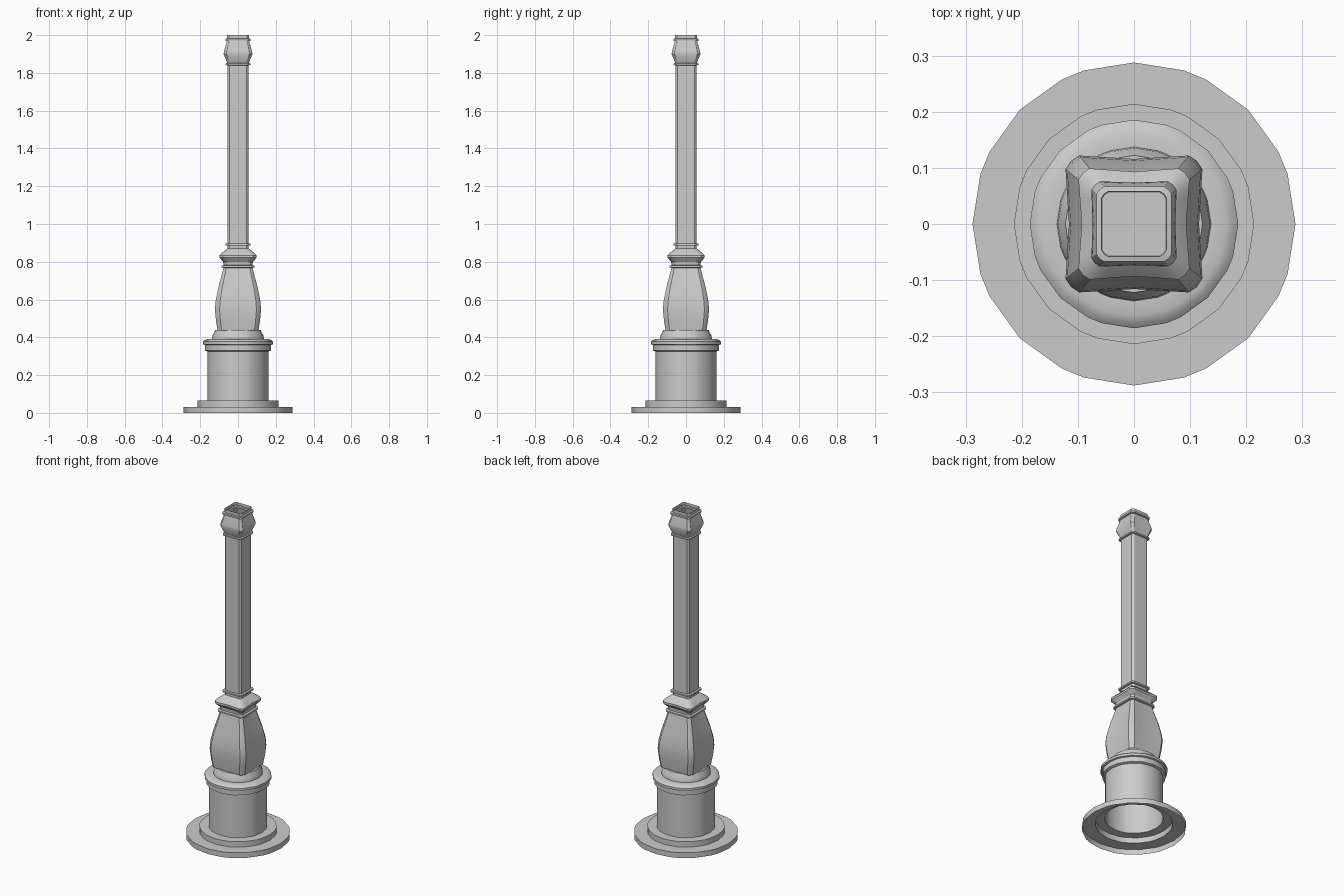
import bpy, bmesh, math

if "Cube" in bpy.data.objects:
    bpy.data.objects.remove(bpy.data.objects["Cube"])

ANGLES = [0, 18, 26.5, 45, 63.5, 72]              # round section, one quarter
SQUARE = [(1, 0), (1, .55), (1, .8), (.92, .92), (.8, 1), (.55, 1)]  # softened square, one quarter


def section(size, square, sag):
    """24-point outline; sag pulls the middle of square sides inward."""
    quarter = []
    for a, (sx, sy) in zip(ANGLES, SQUARE):
        if square:
            dip = 1 - sag * (1 - min(sx, sy) / .8) if min(sx, sy) < .8 else 1
            x, y = (sx * dip, sy) if sx > sy else (sx, sy * dip)
        else:
            x, y = math.cos(math.radians(a)), math.sin(math.radians(a))
            x, y = x * 1.01, y * 1.01
        quarter.append((x * size, y * size))
    pts = []
    for _ in range(4):
        pts += quarter
        quarter = [(-y, x) for x, y in quarter]
    return pts


def loft(name, profile, square=False, cap_start=False):
    """Open shell through (size, z, sag) rings."""
    bm = bmesh.new()
    rings = []
    for p in profile:
        sag = p[2] if len(p) > 2 else 0
        rings.append([bm.verts.new((x, y, p[1])) for x, y in section(p[0], square, sag)])
    for a, b in zip(rings, rings[1:]):
        n = len(a)
        for i in range(n):
            j = (i + 1) % n
            bm.faces.new((a[i], a[j], b[j], b[i]))
    if cap_start:
        bm.faces.new(rings[0])
    me = bpy.data.meshes.new(name)
    bm.to_mesh(me)
    bm.free()
    ob = bpy.data.objects.new(name, me)
    bpy.context.collection.objects.link(ob)
    bpy.ops.object.select_all(action='DESELECT')
    ob.select_set(True)
    bpy.context.view_layer.objects.active = ob
    bpy.ops.object.shade_smooth_by_angle(angle=math.radians(30))
    return ob


# Round stepped foot, drum and rim
loft("round_base", [
    (.285, 0), (.285, .032), (.212, .032), (.212, .065), (.160, .065),
    (.160, .325), (.174, .33), (.174, .36), (.184, .363), (.184, .377),
    (.175, .385), (.162, .39), (.136, .39)])

# Round collar the vase stands on
loft("round_collar", [
    (.136, .39), (.134, .41), (.124, .425), (.121, .438), (.105, .438)])

# Square vase with hollowed sides
loft("square_vase", [
    (.108, .435, .01), (.116, .485, .03), (.122, .545, .05), (.119, .59, .05),
    (.105, .66, .04), (.077, .768, .02), (.087, .77), (.087, .779), (.076, .782)], True)

# Flared moulding between vase and shaft
loft("flared_moulding", [
    (.076, .782), (.079, .80, .02), (.099, .822, .06), (.099, .834, .06),
    (.084, .848, .04), (.062, .866), (.056, .87), (.056, .885)], True)

# Long square shaft with a thin band at each end
loft("shaft", [
    (.056, .885), (.066, .887), (.066, .896), (.056, .898),
    (.056, 1.84), (.065, 1.842), (.065, 1.85), (.057, 1.852)], True)

# Bulged capital, open at the top
loft("capital", [
    (.057, 1.852), (.062, 1.865, .01), (.076, 1.9, .03), (.074, 1.915, .03),
    (.059, 1.968), (.067, 1.97), (.067, 1.98), (.058, 1.982), (.058, 2.0)],
    True, cap_start=True)
